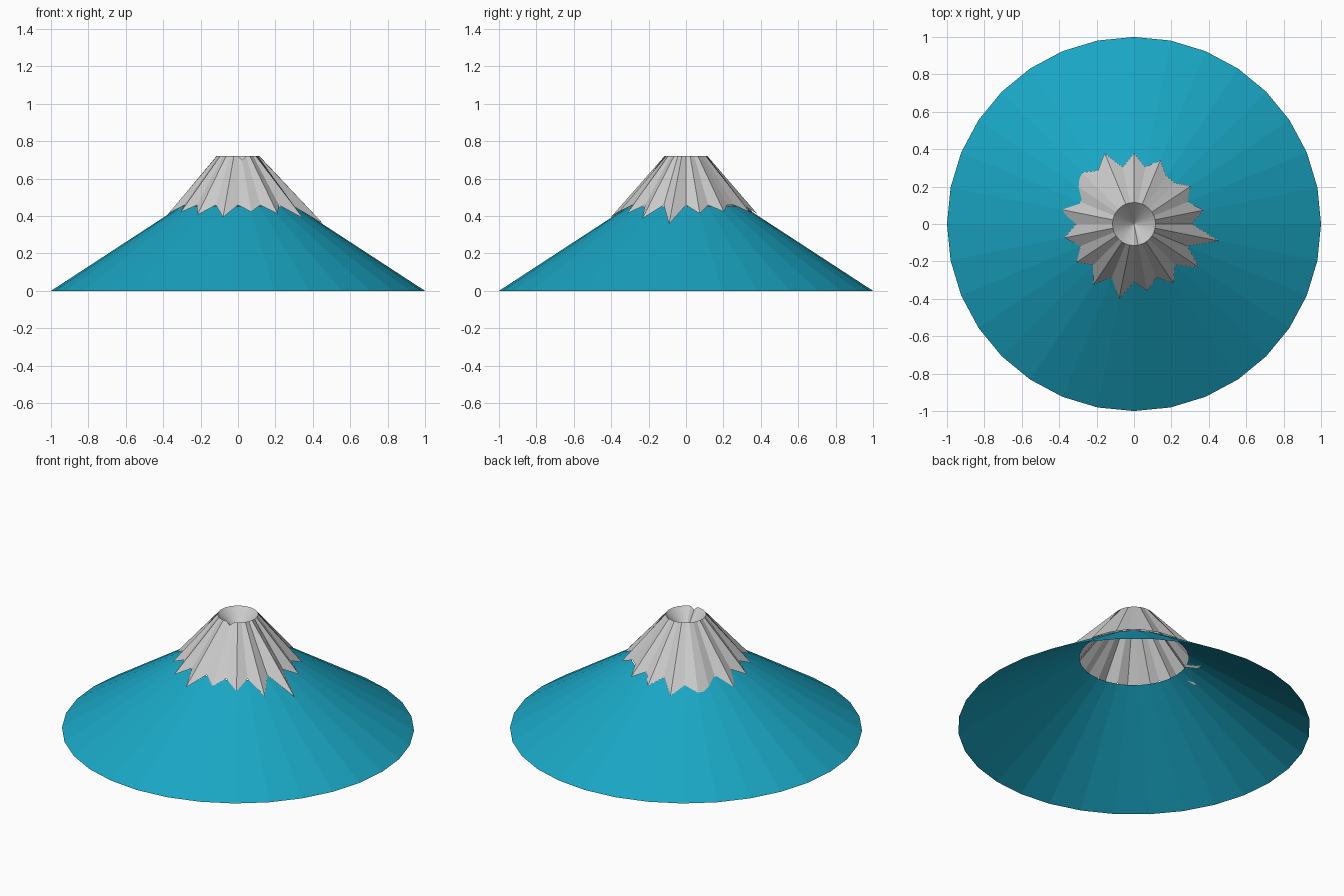
import bpy, bmesh, math

if "Cube" in bpy.data.objects:
    bpy.data.objects.remove(bpy.data.objects["Cube"])

N = 32
HEIGHT = 0.72
SLOPE = 0.65


def ring(bm, radii, heights):
    verts = []
    for k in range(N):
        a = 2 * math.pi * k / N
        verts.append(bm.verts.new((radii[k] * math.cos(a), radii[k] * math.sin(a), heights[k])))
    return verts


def bridge(bm, low, high):
    for k in range(N):
        j = (k + 1) % N
        bm.faces.new((low[k], low[j], high[j], high[k]))


def finish(bm, name):
    mesh = bpy.data.meshes.new(name)
    bm.to_mesh(mesh)
    bm.free()
    obj = bpy.data.objects.new(name, mesh)
    bpy.context.collection.objects.link(obj)
    return obj


# Mountain slope: open cone shell, no cap at either end
bm = bmesh.new()
base = ring(bm, [1.0] * N, [0.0] * N)
neck = ring(bm, [0.31] * N, [0.45] * N)
bridge(bm, base, neck)
slope = finish(bm, "mountain_slope")
mat = bpy.data.materials.new("blue_rock")
mat.diffuse_color = (0.01, 0.38, 0.55, 1)
mat.use_nodes = True
mat.node_tree.nodes["Principled BSDF"].inputs["Base Color"].default_value = mat.diffuse_color
slope.data.materials.append(mat)

# Snow cap: jagged hem of uneven tips lying on the slope
radii = [0.31] * N
tips = {1: .38, 3: .365, 6: .37, 8: .38, 10: .41, 11: .345, 12: .39, 13: .37,
        15: .41, 17: .38, 19: .37, 21: .39, 23: .41, 25: .365, 27: .38,
        29: .42, 31: .465}
for k, r in tips.items():
    radii[k] = r
heights = [SLOPE * (1 - r) + 0.01 for r in radii]
for k in (13, 14, 15):  # these tips sink just under the slope
    heights[k] -= 0.017

bm = bmesh.new()
hem = ring(bm, radii, heights)
rim_z = [HEIGHT] * N
rim_z[25] -= 0.02  # small notch in the rim
rim = ring(bm, [0.115] * N, rim_z)
bridge(bm, hem, rim)

# Crater: inward cone below the rim
pit = bm.verts.new((0, 0, HEIGHT - 0.12))
for k in range(N):
    bm.faces.new((rim[k], rim[(k + 1) % N], pit))
finish(bm, "snow_cap")
